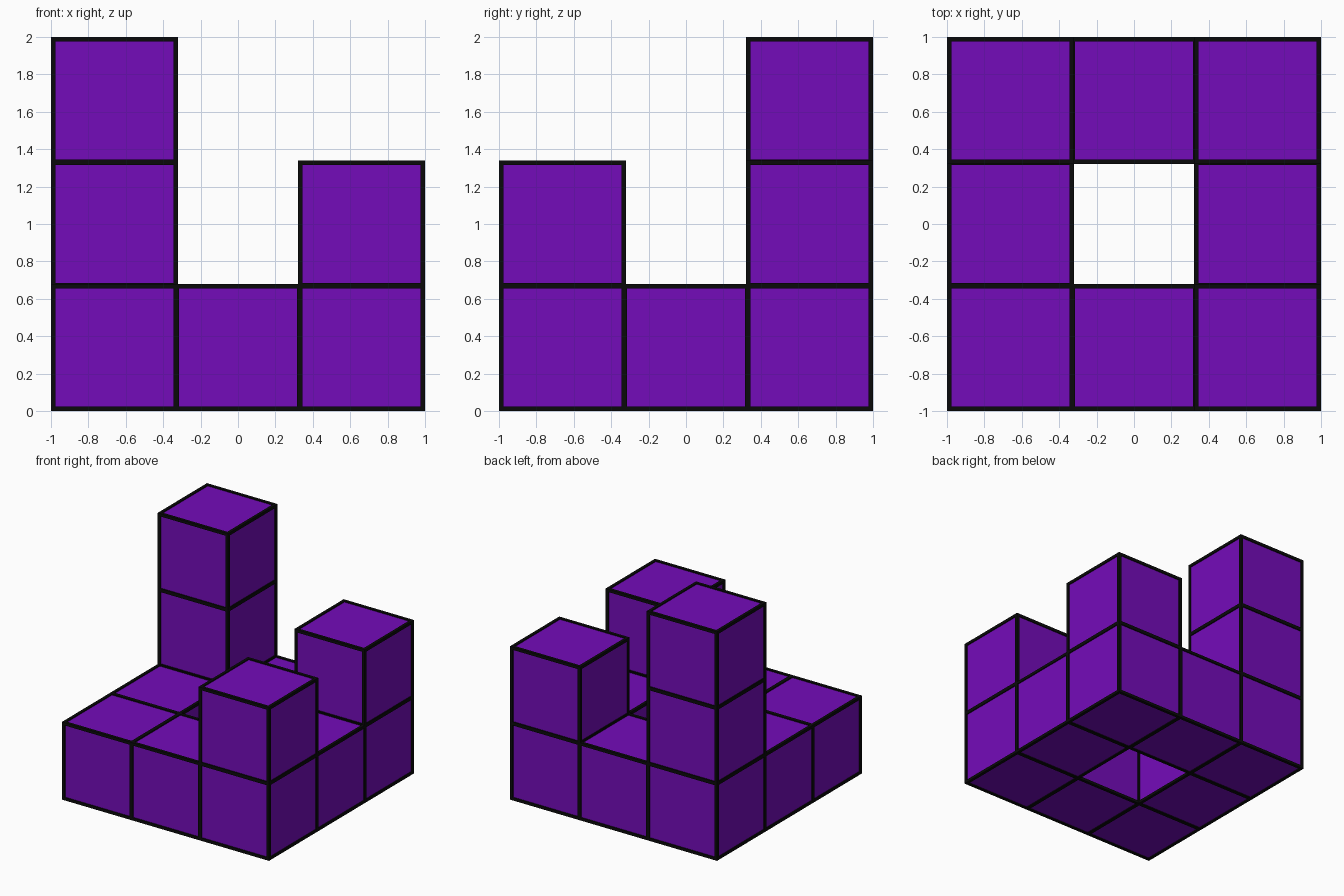
import bpy
import bmesh
from itertools import product
from mathutils import Matrix, Vector

if "Cube" in bpy.data.objects:
    bpy.data.objects.remove(bpy.data.objects["Cube"], do_unlink=True)

OUT, INSET = 0.0095, 0.0155          # how far the trim stands proud / covers the face
CELL = (2 - 2 * OUT) / 3             # cube edge length
HALF = CELL / 2


def make_material(name, rgb):
    mat = bpy.data.materials.new(name)
    mat.use_nodes = True
    color = (*rgb, 1)
    mat.diffuse_color = color
    for node in mat.node_tree.nodes:
        if node.type == 'BSDF_PRINCIPLED':
            node.inputs["Base Color"].default_value = color
            node.inputs["Roughness"].default_value = 0.6
    return mat


def add_box(bm, center, size):
    matrix = Matrix.Translation(center) @ Matrix.Diagonal((*size, 1))
    bmesh.ops.create_cube(bm, size=1, matrix=matrix)


def cube_mesh():
    bm = bmesh.new()
    add_box(bm, Vector(), (CELL,) * 3)
    return bm


def trim_mesh():
    # Twelve square bars, one along each cube edge
    bm = bmesh.new()
    thick = OUT + INSET
    offset = HALF + (OUT - INSET) / 2
    for axis, a, b in product(range(3), (-1, 1), (-1, 1)):
        center, size = Vector(), [thick] * 3
        center[(axis + 1) % 3] = a * offset
        center[(axis + 2) % 3] = b * offset
        size[axis] = CELL + 2 * OUT
        add_box(bm, center, size)
    return bm


def to_mesh(bm, name, mat):
    mesh = bpy.data.meshes.new(name)
    bm.to_mesh(mesh)
    bm.free()
    mesh.materials.append(mat)
    return mesh


def place(name, mesh, location):
    obj = bpy.data.objects.new(name, mesh)
    obj.location = location
    bpy.context.collection.objects.link(obj)


cube = to_mesh(cube_mesh(), "cube", make_material("purple", (0.175, 0.0035, 0.49)))
trim = to_mesh(trim_mesh(), "edge_trim", make_material("black", (0.003, 0.003, 0.003)))

# Ring of cubes around an open centre, with taller stacks on three corners
heights = {(-1, 1): 3, (1, 1): 2, (1, -1): 2}
rows = {-1: "front", 0: "middle", 1: "back"}
columns = {-1: "right", 0: "centre", 1: "left"}

for x, y in product((-1, 0, 1), repeat=2):
    if (x, y) == (0, 0):
        continue
    for level in range(heights.get((x, y), 1)):
        label = f"{rows[y]}_{columns[x]}_level_{level + 1}"
        spot = (x * CELL, y * CELL, OUT + HALF + level * CELL)
        place(f"cube_{label}", cube, spot)
        place(f"edge_trim_{label}", trim, spot)
